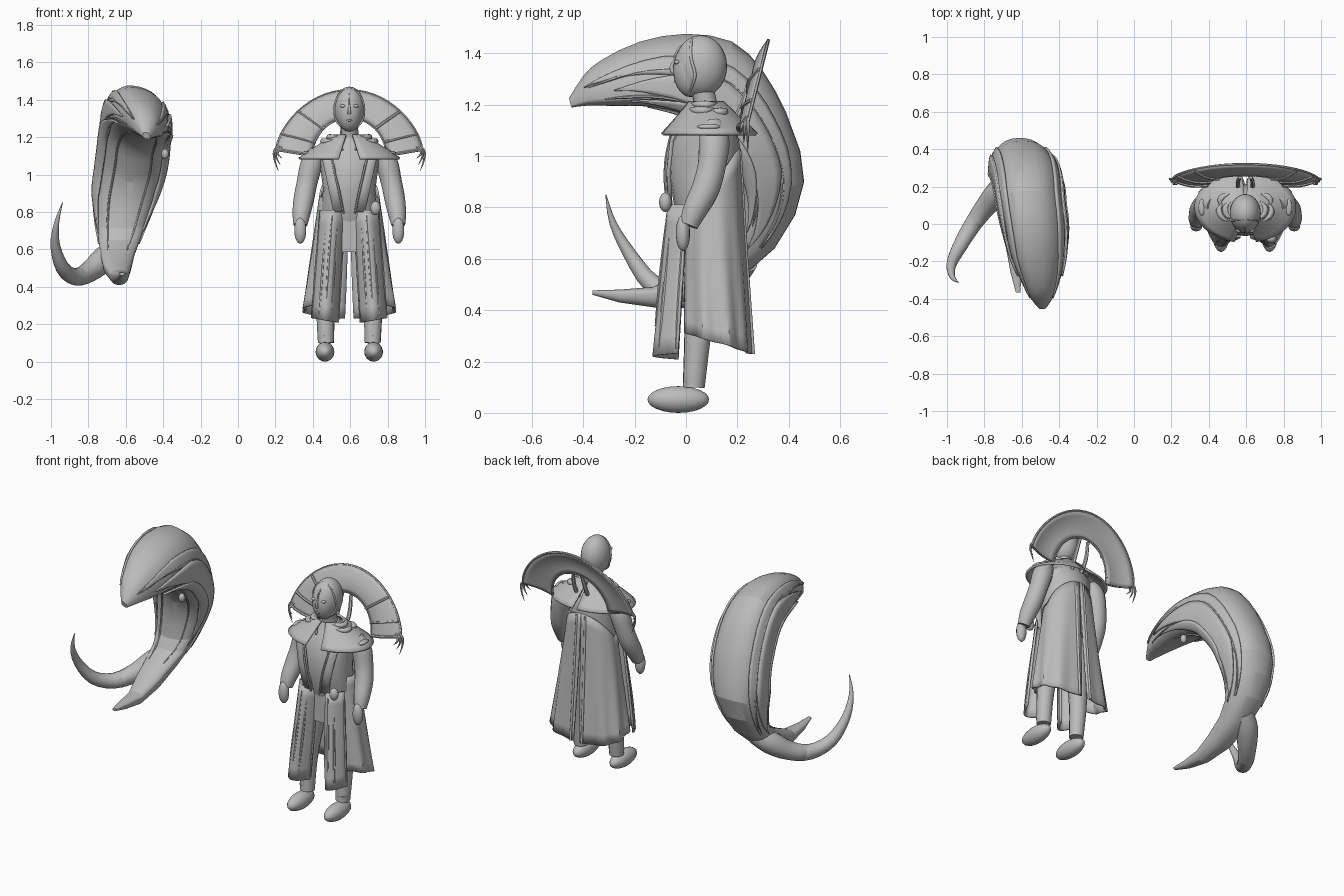
import bpy, bmesh, math
from mathutils import Vector

if "Cube" in bpy.data.objects:
    bpy.data.objects.remove(bpy.data.objects["Cube"])

CX = 0.595  # centre line of the robed figure
grey = bpy.data.materials.new("plain_grey")
grey.diffuse_color = (0.5, 0.5, 0.5, 1)
grey.use_nodes = True
grey.node_tree.nodes["Principled BSDF"].inputs["Base Color"].default_value = grey.diffuse_color


def finish(name, bm, thick=0, angle=35):
    bmesh.ops.recalc_face_normals(bm, faces=bm.faces)
    me = bpy.data.meshes.new(name)
    bm.to_mesh(me)
    bm.free()
    me.materials.append(grey)
    ob = bpy.data.objects.new(name, me)
    bpy.context.collection.objects.link(ob)
    if thick:
        m = ob.modifiers.new("thickness", 'SOLIDIFY')
        m.thickness = thick
        m.offset = 0
    bpy.ops.object.select_all(action='DESELECT')
    bpy.context.view_layer.objects.active = ob
    ob.select_set(True)
    bpy.ops.object.shade_smooth_by_angle(angle=math.radians(angle))
    return ob


def loft(name, rings, closed=True, thick=0, angle=35):
    bm = bmesh.new()
    vs = [[bm.verts.new(p) for p in r] for r in rings]
    n = len(rings[0])
    for a, b in zip(vs, vs[1:]):
        for i in range(n if closed else n - 1):
            j = (i + 1) % n
            bm.faces.new((a[i], a[j], b[j], b[i]))
    if closed:
        bm.faces.new(vs[0])
        bm.faces.new(vs[-1])
    return finish(name, bm, thick, angle)


def spline(pts, t):
    """Smooth interpolation through tuples, t in station units."""
    i = min(int(t), len(pts) - 2)
    f = t - i
    q = [pts[max(0, min(len(pts) - 1, i + k))] for k in (-1, 0, 1, 2)]
    return [0.5 * (2 * b + (c - a) * f + (2 * a - 5 * b + 4 * c - d) * f * f
                   + (3 * b - a - 3 * c + d) * f ** 3) for a, b, c, d in zip(*q)]


def tube(name, pts, sides=8, sub=4, angle=50):
    """Tapered tube through (x, y, z, radius)."""
    n = (len(pts) - 1) * sub
    s = [spline(pts, i / sub) for i in range(n + 1)]
    rings = []
    for i, p in enumerate(s):
        d = (Vector(s[min(i + 1, n)][:3]) - Vector(s[max(i - 1, 0)][:3])).normalized()
        u = d.cross(Vector((0.31, 0.9, 0.3))).normalized()
        v = d.cross(u)
        rings.append([Vector(p[:3]) + max(p[3], .001) * (u * math.cos(k * math.tau / sides)
                      + v * math.sin(k * math.tau / sides)) for k in range(sides)])
    return loft(name, rings, angle=angle)


def ball(name, c, r, seg=20):
    bm = bmesh.new()
    bmesh.ops.create_uvsphere(bm, u_segments=seg, v_segments=seg // 2 + 2, radius=1)
    for v in bm.verts:
        v.co = Vector([c[k] + v.co[k] * r[k] for k in range(3)])
    return finish(name, bm, 0, 50)


def oval(z, yc, rx, ry, n=20):
    return [(CX + rx * math.cos(k * math.tau / n), yc + ry * math.sin(k * math.tau / n), z)
            for k in range(n)]


# ---- Crescent creature: outer y,z / inner y,z / centre x / half width ----
ST = [(-.455, 1.225, -.445, 1.19, -.49, .02), (-.40, 1.31, -.38, 1.2, -.495, .065),
      (-.33, 1.37, -.28, 1.2, -.5, .10), (-.18, 1.44, -.15, 1.2, -.515, .14),
      (0, 1.47, -.02, 1.17, -.53, .16), (.18, 1.44, .07, 1.12, -.55, .165),
      (.3, 1.33, .13, 1.04, -.56, .168), (.39, 1.17, .18, .96, -.575, .168),
      (.445, 1.02, .2, .88, -.595, .163), (.46, .9, .205, .8, -.61, .15),
      (.425, .77, .195, .71, -.625, .13), (.345, .64, .16, .65, -.635, .11),
      (.22, .53, .09, .6, -.645, .092), (.05, .445, -.02, .54, -.645, .075),
      (-.12, .41, -.13, .49, -.635, .05), (-.26, .43, -.26, .48, -.63, .03),
      (-.365, .46, -.365, .477, -.62, .012)]


def skin(s, a, k=1.0):
    """Point on the crescent at station s, section angle a, scale k."""
    oy, oz, iy, iz, xc, w = spline(ST, s)
    sn, cs = math.sin(a), math.cos(a)
    if sn > 0:  # fuller, flatter back
        sn, cs = sn ** .85, math.copysign(abs(cs) ** .85, cs)
    d = 0.33 + k * (0.67 * sn if sn > 0 else 0.33 * sn)
    dx = k * w * cs
    tilt = -.24 * max(0, min(1, (8 - s) / 3)) * dx
    return Vector((xc + dx, iy + (oy - iy) * d, iz + (oz - iz) * d + tilt))


loft("crescent_body", [[skin(s, k * math.tau / 36) for k in range(36)]
                       for s in [i / 2 for i in range(14)] + list(range(7, 17))], angle=15)
for sx in (1, -1):
    side = (lambda a: a) if sx > 0 else (lambda a: math.pi - a)
    # overlapping flank plates, tapering at both ends
    for s0, s1, mid, wid, k in ((2.2, 11.2, .12, .30, 1.09), (2.6, 10.5, -.35, .28, 1.13),
                                (1.0, 11, .55, .20, 1.03)):
        rows = []
        for i in range(25):
            f = i / 24
            h = wid * max(.03, min(1, f * 4, (1 - f) * 3))
            kk = k if f < .7 else k + (1.0 - k) * (f - .7) / .3
            rows.append([skin(s0 + (s1 - s0) * f, side(mid + h * j / 2), kk) for j in (-2, -1, 0, 1, 2)])
        loft("flank_plate", rows, False, .012, 25)
    # raised seams on flank and belly
    for a, s0, s1 in ((.45, 1.2, 11), (-.15, 1.8, 10), (-1.0, 3, 12)):
        tube("body_seam", [(*skin(s0 + (s1 - s0) * i / 12, side(a), 1.04),
                            .006 if 0 < i < 12 else .002) for i in range(13)], 6, 2)
ball("small_orb", (-.39, -.01, 1.11), (.02, .02, .028), 12)
tube("hooked_tail", [(-.65, .225, .6, .06), (-.72, .175, .545, .068), (-.795, .09, .48, .056),
                     (-.87, -.015, .453, .046), (-.937, -.13, .5, .038), (-.977, -.22, .62, .026),
                     (-.97, -.285, .74, .014), (-.938, -.312, .85, .002)], 16, 3, 25)

# ---- Robed figure: head and body ----
ball("head", (CX, .058, 1.35), (.083, .102, .12), 28)
ball("face_mask", (CX, .018, 1.335), (.068, .068, .105), 24)
tube("nose", [(CX, -.045, 1.375, .004), (CX, -.056, 1.345, .008), (CX, -.05, 1.325, .009)])
tube("mouth", [(CX - .02, -.036, 1.29, .003), (CX, -.042, 1.29, .006), (CX + .02, -.036, 1.29, .003)])
tube("brow_ridge", [(CX, -.046, 1.38, .004), (CX, -.03, 1.415, .005), (CX, .0, 1.44, .004)])
tube("neck", [(CX, .08, 1.15, .055), (CX, .075, 1.21, .045), (CX, .06, 1.27, .045)], 14)
loft("torso", [oval(*r) for r in ((.72, .085, .14, .10), (.8, .075, .155, .12), (.92, .07, .14, .135),
                                  (1.04, .075, .155, .135), (1.11, .085, .16, .11),
                                  (1.16, .085, .11, .08), (1.2, .08, .055, .055))], angle=25)
bm = bmesh.new()
bmesh.ops.create_cube(bm, size=1)
for v in bm.verts:
    v.co = Vector((CX + v.co.x * .095, .05 + v.co.y * .15, .69 + v.co.z * .21))
finish("pelvis", bm)
ball("belt_gourd", (CX + .14, -.08, .82), (.028, .025, .038), 14)


def mantle_point(a, f, k=0.0):
    z, yc, rx, ry = spline([(1.21, .078, .08, .065), (1.175, .082, .135, .098),
                            (1.13, .087, .2, .142), (1.085, .09, .27, .187)], f * 3)
    return (CX + rx * math.cos(a), yc + ry * math.sin(a), z + k)


for sx in (-1, 1):
    mx = lambda a: a if sx > 0 else math.pi - a
    X = lambda v: CX + sx * v

    # legs, feet, arms, hands
    tube("leg", [(X(.125), .03, .10, .043), (X(.125), .045, .3, .052), (X(.105), .06, .52, .065),
                 (X(.08), .07, .76, .075)], 14)
    tube("ankle_cuff", [(X(.13), .03, .10, .038), (X(.13), .028, .14, .04)], 14)
    ball("foot", (X(.13), -.03, .052), (.05, .12, .052), 20)
    tube("arm", [(X(.165), .1, 1.12, .045), (X(.2), .11, 1.06, .06), (X(.225), .10, .96, .056),
                 (X(.243), .075, .87, .055), (X(.256), .035, .79, .048), (X(.262), .01, .73, .037)], 14)
    ball("hand", (X(.262), -.012, .70), (.033, .028, .07), 14)
    ball("eye", (X(.034), -.034, 1.366), (.016, .012, .009), 12)

    # edge of the hood framing the face
    tube("hood_rim", [(X(.01), .025, 1.46, .004), (X(.05), .02, 1.435, .005), (X(.076), .02, 1.38, .006),
                      (X(.078), .035, 1.32, .006), (X(.062), .025, 1.275, .005), (X(.02), .01, 1.238, .004)])

    # shoulder mantle half with raised petals lying around the shoulder
    rows = [[mantle_point(mx(-1.36 + 2.87 * i / 16), j / 6) for i in range(17)] for j in range(7)]
    loft("shoulder_mantle", rows, False, .012, 25)
    for f, a0, a1 in ((.12, -.9, .6), (.3, -.8, .3), (.34, .2, .9)):
        tube("mantle_petal", [(*mantle_point(mx(a0 + (a1 - a0) * k / 3), f + (.0, .06, .06, .0)[k], .006), r)
                              for k, r in enumerate((.003, .016, .016, .003))], 8)
    ball("shoulder_stud", mantle_point(mx(0), .8, .004), (.02, .045, .012), 12)

    # long coat half, rising at the back, with folds and squared corners toward the hem
    rows = []
    for j in range(13):
        f = j / 12
        row = []
        for i in range(25):
            a0 = -1.1 + .2 * f
            a = a0 + (1.56 - .03 * f - a0) * i / 24
            fold = 1 + .04 * f * math.cos(i * math.tau / 6)
            sn, cs = math.sin(a), math.cos(a)
            if sn > 0:
                sn, cs = sn ** (1 - .25 * f), cs ** (1 - .25 * f)
            hem = .275 - .045 * math.sin(a)
            top = .88 + .15 * max(0, math.sin(a))
            row.append((X((.155 + .09 * f) * cs * fold),
                        .10 + .01 * f + (.108 + .032 * f) * sn * fold,
                        top + (hem - top) * f))
        rows.append(row)
    loft("long_coat", rows, False, .01, 35)
    tube("coat_tail_edge", [(X(.03), .21, 1.02, .007), (X(.035), .235, .6, .008), (X(.04), .262, .23, .007)])

    # curved front panel with ribs
    def panel(u, f, out=0.0):
        xm, hw = .09 + .04 * f, .065 + .005 * f
        depth = math.cos(u * 1.35)
        return (X(xm + hw * u), .025 - .03 * f - (.09 + .03 * f) * depth - out,
                .81 - .59 * f + .012 * f * u)
    loft("front_panel", [[panel(-1 + i / 5, j / 8) for i in range(11)] for j in range(9)], False, .012)
    for u, f0, f1 in ((-.98, 0, 1), (-.45, .12, .9), (0, .05, .8), (.45, .2, .95), (.98, 0, 1)):
        tube("panel_rib", [(*panel(u, f0 + (f1 - f0) * k / 3, .005), r)
                           for k, r in enumerate((.003, .007, .008, .004))], 6)

    # chest lapel strap
    loft("lapel", [[(X(x + d), y, z) for d in (-.009, .009, .05)] for x, y, z in
                   ((.105, -.035, 1.11), (.09, -.055, 1.06), (.065, -.068, .94), (.035, -.06, .8))], False, .016)
    tube("lapel_edge", [(X(.1), -.05, 1.11, .006), (X(.075), -.075, 1.0, .007),
                        (X(.052), -.08, .9, .007), (X(.03), -.07, .79, .006)], 6)
    tube("collar_edge", [(X(.035), -.01, 1.13, .007), (X(.045), .012, 1.165, .008), (X(.055), .04, 1.205, .007)], 6)
    # upright stand linking fan to the back
    tube("collar_stand", [(X(.035), .18, 1.12, .012), (X(.04), .22, 1.2, .012), (X(.03), .25, 1.3, .01)], 6)


# ---- Fan collar behind the head ----
def fan(t, v, dy=0.0):
    c, s = math.cos(t), max(0, math.sin(t))
    p = s ** (1 + .3 * v)
    x = (.2 + .19 * v) * c
    z = 1.095 + .035 * v + (.21 + .11 * v) * p
    y = .212 + .028 * v + (.05 + .03 * v) * p - .015 * math.sin(math.pi * v)
    return (CX + x, y + dy, z)


loft("fan_collar", [[fan(math.pi * i / 28, v / 6) for v in range(7)] for i in range(29)], False, .01, 30)
for v in (0, 1):
    tube("fan_rim", [(*fan(math.pi * i / 14, v), .007) for i in range(15)], 6, 2)
for g in (-1, 1):
    for t in (.03, .38, .8):
        tube("fan_rib", [(*fan(t if g > 0 else math.pi - t, v / 4, -.008), .008) for v in range(5)], 6, 2)
    # drooping claws at the fan tips
    for k in range(3):
        x, y, z = fan(.02 if g > 0 else math.pi - .02, 1 - k * .05)
        e = k * .018
        tube("fan_claw", [(x - g * .01, y, z + .02, .007), (x + g * .012, y - .008 * k, z - .01, .007),
                          (x + g * .008, y - .01 * k, z - .06 + e, .005),
                          (x - g * .012, y - .012 * k, z - .115 + 2 * e, .001)], 6)
